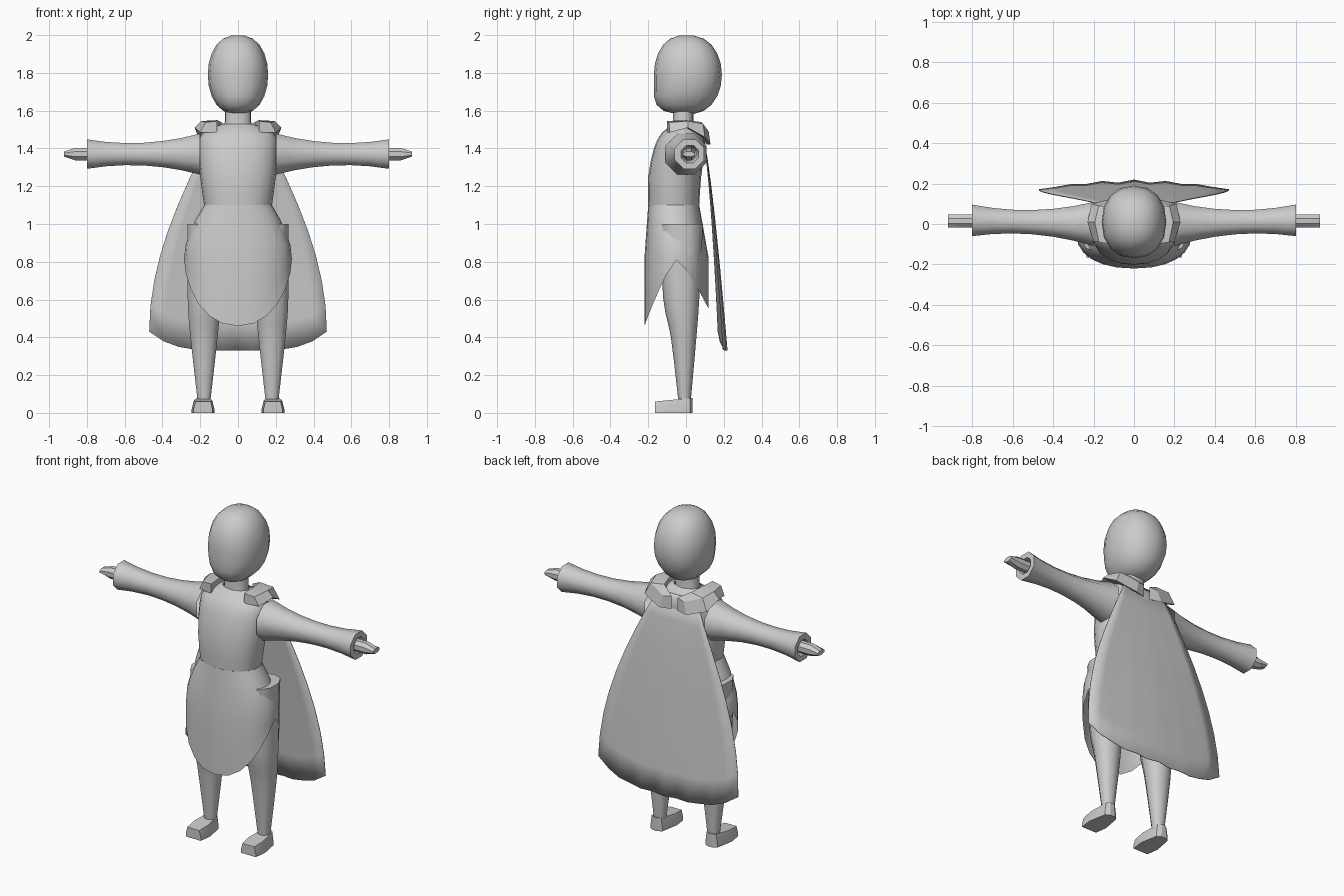
import bpy
import bmesh
from math import sin, cos, pi, copysign, radians

cube = bpy.data.objects.get("Cube")
if cube:
    bpy.data.objects.remove(cube)

grey = bpy.data.materials.new("plain grey")
grey.use_nodes = True
grey.diffuse_color = (.6, .6, .6, 1)
shader = grey.node_tree.nodes["Principled BSDF"]
shader.inputs["Base Color"].default_value = grey.diffuse_color


def loft(name, rows, closed=True, cap_start=False, cap_end=False,
         mirror=False, thickness=0, sharp_angle=45):
    """Skin a list of point rows into one part."""
    bm = bmesh.new()
    grid = [[bm.verts.new(point) for point in row] for row in rows]
    for lower, upper in zip(grid, grid[1:]):
        count = len(lower)
        for i in range(count if closed else count - 1):
            j = (i + 1) % count
            bm.faces.new((lower[i], lower[j], upper[j], upper[i]))
    if cap_start:
        bm.faces.new(grid[0])
    if cap_end:
        bm.faces.new(grid[-1])
    bmesh.ops.recalc_face_normals(bm, faces=bm.faces[:])
    mesh = bpy.data.meshes.new(name)
    bm.to_mesh(mesh)
    bm.free()
    mesh.materials.append(grey)
    part = bpy.data.objects.new(name, mesh)
    bpy.context.collection.objects.link(part)
    if mirror:
        modifier = part.modifiers.new("Mirror", 'MIRROR')
        modifier.use_mirror_merge = False
    if thickness:
        modifier = part.modifiers.new("Thickness", 'SOLIDIFY')
        modifier.thickness = thickness
        modifier.offset = 0
    bpy.ops.object.select_all(action='DESELECT')
    part.select_set(True)
    bpy.context.view_layer.objects.active = part
    bpy.ops.object.shade_smooth_by_angle(angle=radians(sharp_angle))


def rounded(value):
    """Pull a circle slightly towards a box."""
    return copysign(abs(value) ** .9, value)


def level(z, front, back, half_width, x=0, sides=16):
    """Horizontal ring from its front and back depth and half width."""
    middle = (front + back) / 2
    depth = (back - front) / 2
    turns = [2 * pi * i / sides for i in range(sides)]
    return [(x + half_width * rounded(sin(turn)),
             middle - depth * rounded(cos(turn)), z) for turn in turns]


def upright(x, y, z, depth, height, sides=8):
    """Ring across an arm."""
    turns = [2 * pi * (i + .5) / sides for i in range(sides)]
    return [(x, y + depth * cos(turn), z + height * sin(turn)) for turn in turns]


def blend(keys, steps=2):
    """Pass a smooth curve through key sections."""
    padded = [keys[0], *keys, keys[-1]]
    result = []
    for before, start, end, after in zip(padded, padded[1:], padded[2:], padded[3:]):
        for step in range(steps):
            t = step / steps
            result.append([
                b + t * (c - a) / 2 + t * t * (a - 2.5 * b + 2 * c - d / 2)
                + t ** 3 * (3 * (b - c) + d - a) / 2
                for a, b, c, d in zip(before, start, end, after)])
    return result + [list(keys[-1])]


# Head: an egg with a full forehead and a chin pushed forward
def head_ring(turn):
    height = -cos(turn)
    spread = sin(turn) ** .8
    chin = 1 + .5 * max(0, -height) ** 2
    front = -.17 * min(1, spread * chin)
    return level(1.79 + .21 * height, front, .19 * spread, .16 * spread)


head_steps = 11
loft("head", [head_ring(pi * (i + .5) / head_steps) for i in range(head_steps)],
     cap_start=True, cap_end=True)
loft("neck", [level(1.48, -.08, .05, .08), level(1.54, -.07, .04, .07),
              level(1.62, -.07, .04, .07)])

# Torso: height, front, back, half width
torso_keys = [(1.1, -.2, .07, .18), (1.25, -.2, .08, .2), (1.4, -.17, .1, .21),
              (1.48, -.13, .09, .19), (1.53, -.07, .04, .08)]
loft("torso", [level(*key, sides=20) for key in blend(torso_keys)])

# Tunic skirt: flared hips, a long point front and back, a high hem at the sides
skirt_steps = 4
skirt = []
for i in range(skirt_steps + 1):
    t = i / skirt_steps
    skirt.append(level(1.1 - .28 * t, -.2 - .02 * t, .07 + .05 * t,
                       .18 + .105 * sin(t * pi / 2), sides=24))


def lowered(point, amount):
    x, y, z = point
    facing = (y + .05) / .17
    drop = .35 if facing < 0 else .26
    return (x, y, z - amount * (.01 + drop * min(1, abs(facing)) ** 1.3))


hip_line = skirt[-1]
for amount in (.5, 1):
    skirt.append([lowered(point, amount) for point in hip_line])
loft("tunic_skirt", skirt)

# Legs: height, front, back, half width
leg_keys = [(1, -.14, .09, .09), (.6, -.12, .07, .09), (.4, -.08, .055, .075),
            (.06, -.04, .025, .035)]
loft("legs", [level(*key, x=.18, sides=10) for key in blend(leg_keys, 3)],
     cap_start=True, mirror=True)


# Feet: a wide toe, a narrow heel and a sloping top
def foot_outline(z, width, slope=0):
    side = [(.05, -.165), (.06, -.09), (.04, .02), (.015, .035)]
    right = [(.185 + x * width, y) for x, y in side]
    left = [(.185 - x * width, y) for x, y in reversed(side)]
    return [(x, y, z + slope * (y + .165)) for x, y in right + left]


loft("feet", [foot_outline(0, 1), foot_outline(.02, 1), foot_outline(.06, .8, .1)],
     cap_start=True, cap_end=True, mirror=True, sharp_angle=25)

# Sleeves: pinched at the forearm, with a hollow cuff
arm_height = 1.37
sleeve = []
for i in range(7):
    x = .2 + i / 10
    radius = .063 + .4 * (x - .57) ** 2
    sleeve.append(upright(x, .03 * (x - .2), arm_height, radius, radius))
for x, radius in ((.8, .05), (.74, .035)):
    sleeve.append(upright(x, .02, arm_height, radius, radius))
loft("sleeves", sleeve, cap_end=True, mirror=True)

# Hands: short tapered mitts
loft("hands", [upright(x, .015, arm_height, .034, height)
               for x, height in ((.73, .036), (.86, .036), (.92, .015))],
     cap_start=True, cap_end=True, mirror=True, sharp_angle=30)

# Cape: widens downwards, its edges curl forward, with shallow folds
cape_rows, cape_columns = 8, 12
cape = []
for i in range(cape_rows + 1):
    t = i / cape_rows
    half_width = .13 + .34 * sin(t * pi / 2)
    row = []
    for j in range(cape_columns + 1):
        u = 2 * j / cape_columns - 1
        fold = .008 * t * (-1) ** j * (1 - abs(u))
        row.append((half_width * u,
                    .08 + .13 * t ** .7 - .04 * t * u * u + fold,
                    1.5 - 1.17 * t + .1 * t * u ** 4))
    cape.append(row)
loft("cape", cape, closed=False, thickness=.004)


# Collar: folded over each shoulder towards the back of the neck
def collar_section(x, y, z, reach, drop):
    return [(x, y, z - drop), (x, y, z), (x + .7 * reach, y + .01, z - drop / 8),
            (x + reach, y + drop / 4, z - drop)]


loft("collar", [collar_section(.11, -.1, 1.545, .09, .06),
                collar_section(.11, 0, 1.55, .12, .04),
                collar_section(.09, .08, 1.54, .12, .08),
                collar_section(.02, .11, 1.5, .07, .08)],
     cap_start=True, cap_end=True, mirror=True, sharp_angle=25)
